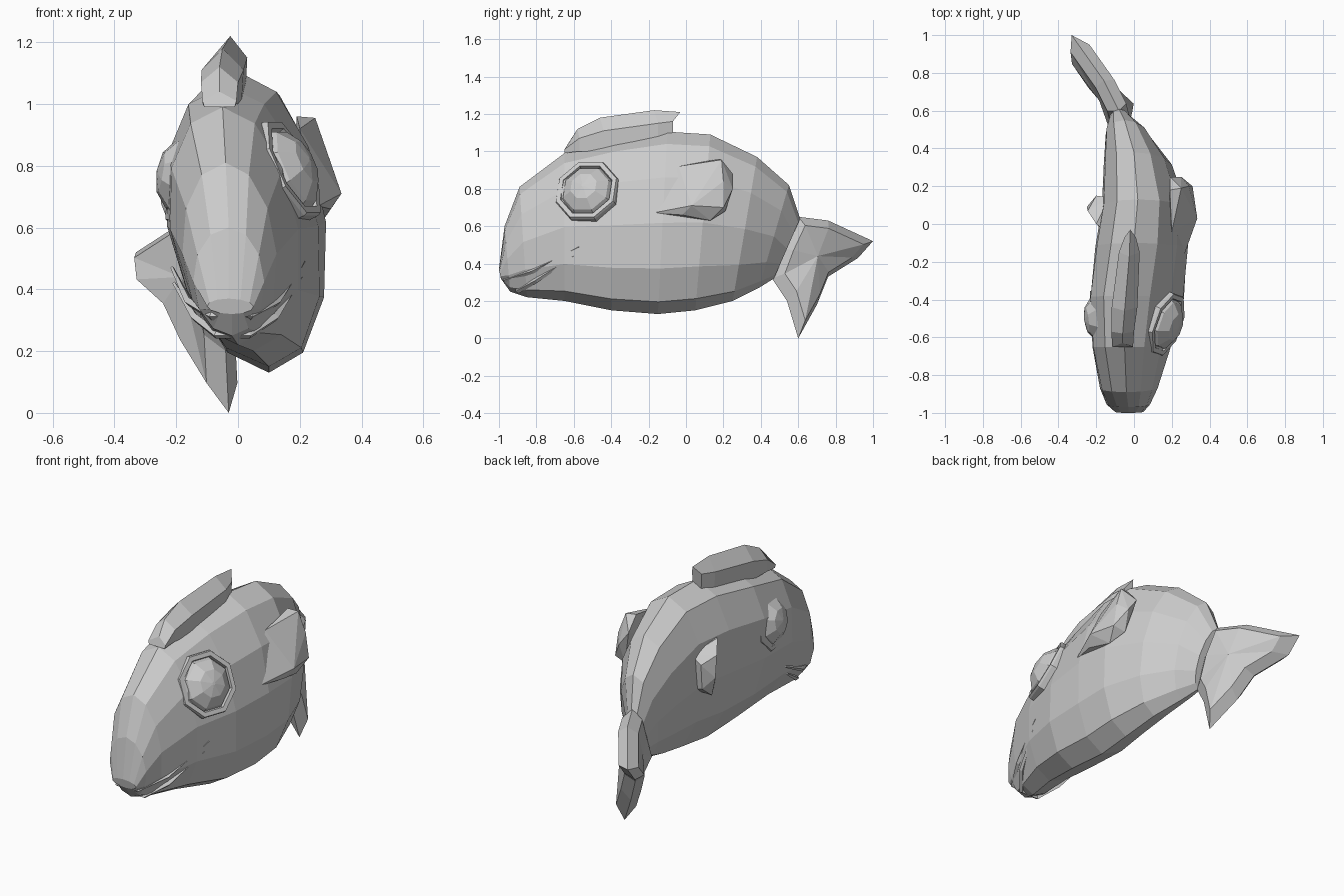
import bpy, bmesh, math
from mathutils import Vector

if "Cube" in bpy.data.objects:
    bpy.data.objects.remove(bpy.data.objects["Cube"])


def finish(name, bm):
    bmesh.ops.recalc_face_normals(bm, faces=bm.faces[:])
    me = bpy.data.meshes.new(name)
    bm.to_mesh(me)
    bm.free()
    ob = bpy.data.objects.new(name, me)
    bpy.context.collection.objects.link(ob)
    return ob


def loft(name, rings):
    """Closed skin through rings with equal point counts."""
    bm = bmesh.new()
    vs = [[bm.verts.new(p) for p in r] for r in rings]
    n = len(vs[0])
    for a, b in zip(vs, vs[1:]):
        for i in range(n):
            j = (i + 1) % n
            bm.faces.new((a[i], a[j], b[j], b[i]))
    bm.faces.new(vs[0])
    bm.faces.new(vs[-1])
    return finish(name, bm)


def hull(name, pts):
    bm = bmesh.new()
    for p in pts:
        bm.verts.new(p)
    bmesh.ops.convex_hull(bm, input=bm.verts[:])
    return finish(name, bm)


# body: per station top (y, z, x), bottom (y, z, x), left and right extents
stations = [
    ((-1.00, .37, -.03), (-.99, .32, -.02), -.10, .05),
    ((-.97, .60, -.03), (-.94, .25, -.02), -.145, .085),
    ((-.89, .81, -.04), (-.85, .22, .00), -.18, .125),
    ((-.65, .99, -.05), (-.65, .20, .05), -.22, .195),
    ((-.38, 1.06, -.04), (-.40, .15, .10), -.23, .26),
    ((-.10, 1.105, .00), (-.15, .13, .10), -.205, .285),
    ((.13, 1.09, .02), (.05, .15, .10), -.17, .28),
    ((.38, .97, .00), (.25, .20, .07), -.16, .20),
    ((.55, .82, -.05), (.39, .27, -.01), -.15, .08),
    ((.61, .64, -.08), (.47, .32, -.06), -.13, -.01),
]
rings = []
for (yt, zt, xt), (yb, zb, xb), left, right in stations:
    mid = (xt + xb) / 2
    ring = []
    for k in range(12):
        a = math.tau * k / 12
        t = (1 - math.cos(a)) / 2
        s = math.sin(a)
        off = (right - mid) * s if s > 0 else (left - mid) * -s
        ring.append((xt + (xb - xt) * t + off, yt + (yb - yt) * t, zt + (zb - zt) * t))
    rings.append(ring)
loft("body", rings)

# dorsal fin: y base/top, z base/shoulder/top, centre x, half width
fin = [(-.65, -.63, .99, 1.01, 1.04, -.06, .055),
       (-.57, -.58, 1.0, 1.07, 1.12, -.06, .06),
       (-.44, -.46, 1.0, 1.11, 1.18, -.05, .068),
       (-.15, -.17, 1.04, 1.15, 1.22, -.025, .055),
       (-.07, -.03, 1.06, 1.16, 1.21, -.02, .03)]
loft("dorsal_fin", [[(x - w * .9, yb, zb), (x - w, yb, zm), (x, yt, zt),
                     (x + w, yb, zm), (x + w * .9, yb, zb)]
                    for yb, yt, zb, zm, zt, x, w in fin])

# tail fin: thin rim, thickened inset loop and central hub
rim = [(-.08, .60, .65), (-.16, .76, .63), (-.33, 1.0, .52), (-.32, .92, .43), (-.21, .76, .33),
       (-.14, .70, .18), (-.03, .60, .0), (-.04, .54, .20), (-.06, .46, .32), (-.06, .52, .48)]
bm = bmesh.new()
hub = Vector((-.13, .68, .44))
edge = [bm.verts.new(p) for p in rim]
n = len(rim)
for side in (-1, 1):
    inner = [bm.verts.new(Vector(p).lerp(hub, .22) + Vector((side * .05, side * .02, 0))) for p in rim]
    c = bm.verts.new(hub + Vector((side * .055, side * .025, 0)))
    for i in range(n):
        j = (i + 1) % n
        bm.faces.new((edge[i], edge[j], inner[j], inner[i]))
        bm.faces.new((inner[i], inner[j], c))
finish("tail_fin", bm)

# pectoral fins: the right one is swept back, the left one sticks out
hull("right_pectoral_fin", [
    (.26, -.18, .67), (.20, -.04, .92), (.19, .18, .96), (.25, .19, .955), (.19, .25, .88),
    (.29, .20, .84), (.335, .03, .71), (.31, .20, .70), (.25, .25, .80), (.28, .13, .63),
    (.24, .21, .68), (.30, -.02, .66), (.18, .05, .80)])
hull("left_pectoral_fin", [
    (-.15, -.05, .58), (-.15, -.04, .84), (-.20, .00, .86), (-.245, .07, .80), (-.25, .09, .68),
    (-.20, .15, .76), (-.20, .14, .62), (-.20, .05, .55), (-.13, .14, .80), (-.13, .13, .60)])


# eyes: octagonal raised rim with a faceted dome inside it
def eye(name, centre, normal, r):
    q = Vector(normal).to_track_quat('Z', 'Y')
    prof = [(1, -.06), (1, .0), (.97, .012), (.83, .012), (.80, -.005), (.73, .02), (.42, .06), (.05, .072)]
    rr = []
    for f, h in prof:
        rr.append([Vector(centre) + q @ Vector((r * f * math.cos(math.tau * (k + .5) / 8),
                                               r * f * math.sin(math.tau * (k + .5) / 8), h))
                   for k in range(8)])
    loft(name, rr)


eye("right_eye", (.172, -.53, .79), (.87, -.31, .42), .18)
eye("left_eye", (-.192, -.50, .77), (-.97, -.12, .16), .165)


# lips: two square ridges running round the snout into the cheeks
def ridge(name, pts, r):
    cu = bpy.data.curves.new(name, 'CURVE')
    cu.dimensions = '3D'
    cu.bevel_depth = .02
    cu.bevel_resolution = 0
    cu.use_fill_caps = True
    sp = cu.splines.new('POLY')
    sp.use_smooth = False
    sp.points.add(len(pts) - 1)
    for p, co, s in zip(sp.points, pts, r):
        p.co = (*co, 1)
        p.radius = s
    bpy.context.collection.objects.link(bpy.data.objects.new(name, cu))


size = (.3, .7, .8, .8, .7, .3)
ridge("upper_lip", [(-.213, -.60, .47), (-.16, -.82, .36), (-.085, -.965, .315),
                    (.04, -.965, .315), (.125, -.82, .36), (.212, -.57, .49)], size)
ridge("lower_lip", [(-.207, -.62, .42), (-.14, -.80, .31), (-.07, -.90, .255),
                    (.035, -.90, .255), (.12, -.80, .31), (.203, -.60, .44)], size)
